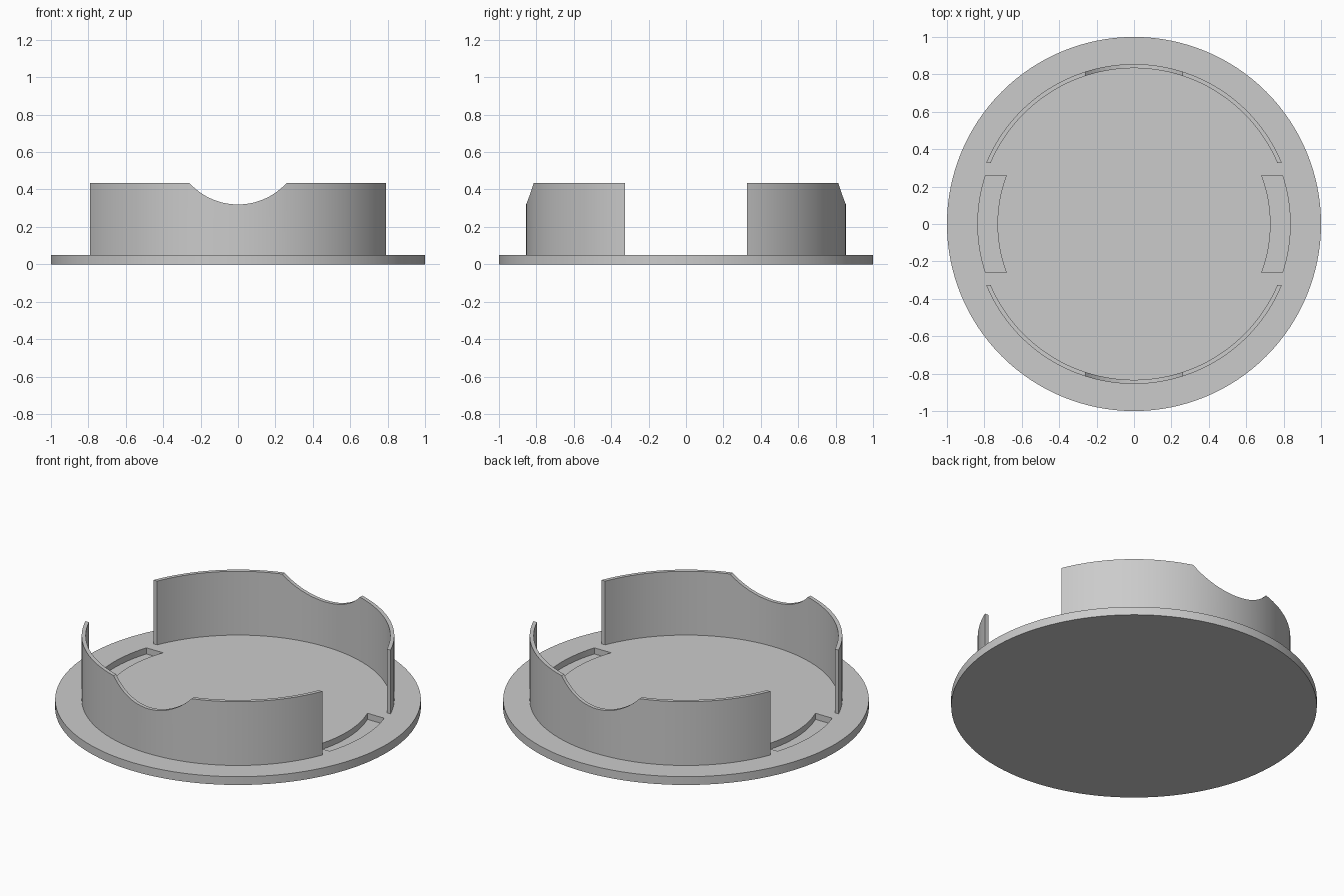
import bpy, bmesh, math

cube = bpy.data.objects.get("Cube")
if cube:
    bpy.data.objects.remove(cube, do_unlink=True)

BASE_H, WALL_TOP = 0.05, 0.435
NOTCH_HALF, NOTCH_R, NOTCH_Z = 0.26, 0.351, 0.671

grey = bpy.data.materials.new("plain grey")
grey.use_nodes = True
grey.diffuse_color = (0.6, 0.6, 0.6, 1)
grey.node_tree.nodes["Principled BSDF"].inputs["Base Color"].default_value = (0.6, 0.6, 0.6, 1)


def finish(bm, name):
    bmesh.ops.recalc_face_normals(bm, faces=bm.faces[:])
    mesh = bpy.data.meshes.new(name)
    bm.to_mesh(mesh)
    bm.free()
    mesh.materials.append(grey)
    obj = bpy.data.objects.new(name, mesh)
    bpy.context.collection.objects.link(obj)
    return obj


def smooth(obj):
    bpy.ops.object.select_all(action='DESELECT')
    obj.select_set(True)
    bpy.context.view_layer.objects.active = obj
    bpy.ops.object.shade_smooth_by_angle(angle=math.radians(30))


def steps(stops, counts):
    """Evenly fill the gaps between angle stops."""
    out = [stops[0]]
    for a, b, n in zip(stops, stops[1:], counts):
        out += [a + (b - a) * i / n for i in range(1, n + 1)]
    return out


def arc_solid(name, r_in, r_out, angles, z0, top, turn):
    """Curved bar; angles(r) gives the columns, top(offset) the height there."""
    bm = bmesh.new()
    rings = []
    for a_in, a_out in zip(angles(r_in), angles(r_out)):
        ring = []
        for r, a, upper in ((r_in, a_in, 0), (r_out, a_out, 0), (r_out, a_out, 1), (r_in, a_in, 1)):
            z = top(r * math.sin(a)) if upper else z0
            ring.append(bm.verts.new((r * math.cos(a + turn), r * math.sin(a + turn), z)))
        rings.append(ring)
    for p, q in zip(rings, rings[1:]):
        for i in range(4):
            j = (i + 1) % 4
            bm.faces.new((p[i], p[j], q[j], q[i]))
    bm.faces.new(rings[0])
    bm.faces.new(rings[-1])
    return finish(bm, name)


# Round base plate
bm = bmesh.new()
bmesh.ops.create_cone(bm, cap_ends=True, segments=128, radius1=1, radius2=1, depth=BASE_H)
bmesh.ops.translate(bm, verts=bm.verts[:], vec=(0, 0, BASE_H / 2))
base = finish(bm, "base_plate")


# Shallow curved pockets on the two sides of the plate
def slot_angles(r):
    a = math.asin(0.26 / r)
    return steps([-a, a], [20])


for side, turn in (("left", 0), ("right", math.pi)):
    cutter = arc_solid(side + "_slot_cutter", 0.73, 0.835, slot_angles, 0.013, lambda s: 0.2, turn)
    cutter.hide_render = True
    mod = base.modifiers.new("slot", 'BOOLEAN')
    mod.operation, mod.solver, mod.object = 'DIFFERENCE', 'EXACT', cutter
    bpy.context.view_layer.objects.active = base
    bpy.ops.object.modifier_apply(modifier=mod.name)
    bpy.data.objects.remove(cutter, do_unlink=True)
smooth(base)


# Thin curved walls with a rounded finger notch in the top edge
def wall_angles(r):
    end, notch = math.acos(0.325 / r), math.asin(NOTCH_HALF / r)
    return steps([-end, -notch, notch, end], [20, 28, 20])


def wall_top(s):
    if abs(s) >= NOTCH_HALF - 1e-6:
        return WALL_TOP
    return min(WALL_TOP, NOTCH_Z - math.sqrt(NOTCH_R ** 2 - s * s))


for side, turn in (("front", -math.pi / 2), ("back", math.pi / 2)):
    smooth(arc_solid(side + "_wall", 0.833, 0.855, wall_angles, BASE_H - 0.01, wall_top, turn))
